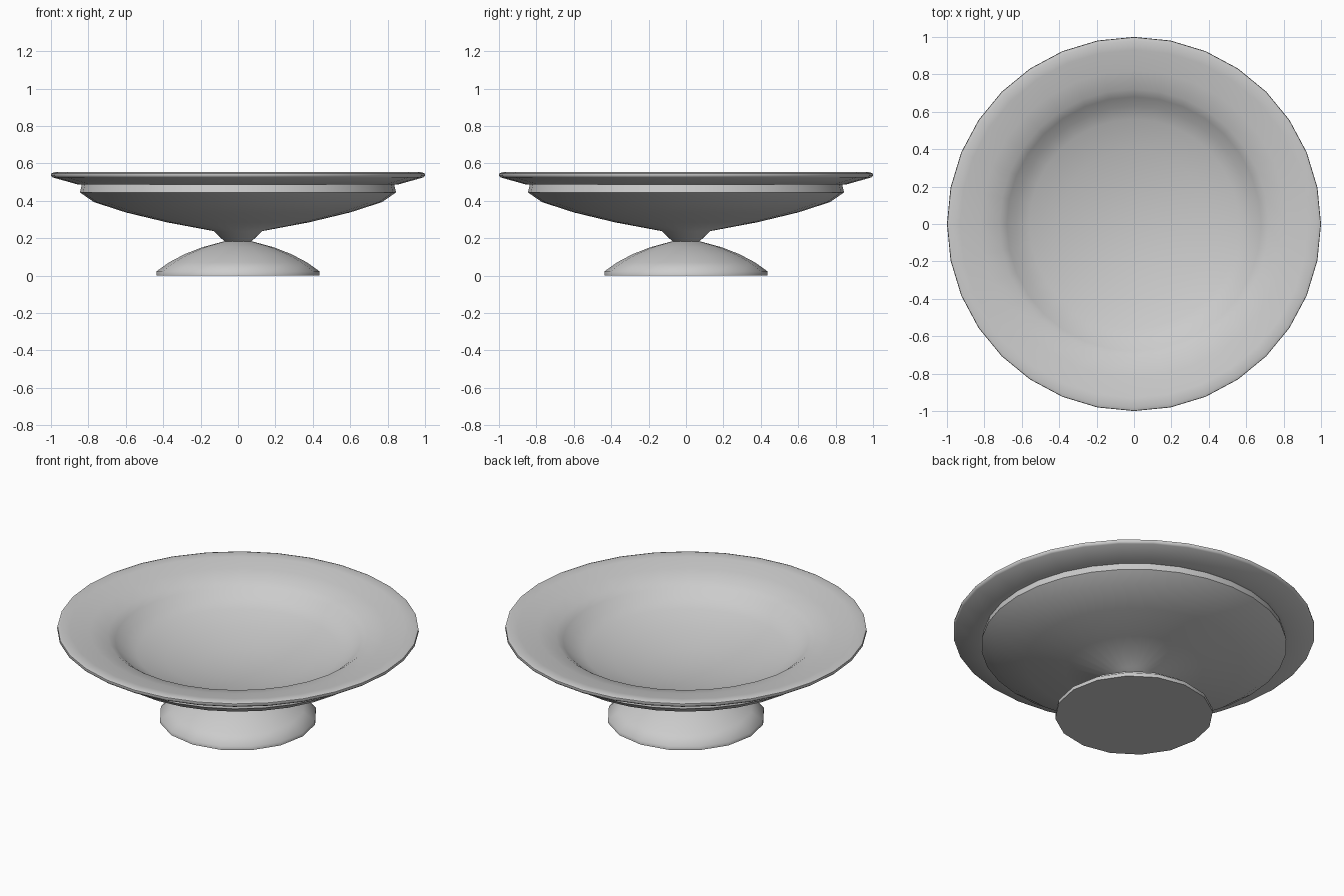
import bpy, bmesh, math

if "Cube" in bpy.data.objects:
    bpy.data.objects.remove(bpy.data.objects["Cube"])

# single glazed grey material
mat = bpy.data.materials.new("pale_grey")
mat.diffuse_color = (0.6, 0.6, 0.6, 1)
mat.use_nodes = True
mat.node_tree.nodes["Principled BSDF"].inputs["Base Color"].default_value = mat.diffuse_color


def lathe(name, profile, sides, angle=40):
    """Spin (radius, height) points round z; radius 0 makes a pole."""
    bm = bmesh.new()
    rings = []
    for r, z in profile:
        if r == 0:
            rings.append([bm.verts.new((0, 0, z))] * sides)
        else:
            rings.append([bm.verts.new((r * math.cos(2 * math.pi * i / sides),
                                        r * math.sin(2 * math.pi * i / sides), z))
                          for i in range(sides)])
    for a, b in zip(rings, rings[1:]):
        for i in range(sides):
            j = (i + 1) % sides
            bm.faces.new(list(dict.fromkeys((a[i], a[j], b[j], b[i]))))
    bmesh.ops.recalc_face_normals(bm, faces=bm.faces)
    me = bpy.data.meshes.new(name)
    bm.to_mesh(me)
    bm.free()
    me.materials.append(mat)
    ob = bpy.data.objects.new(name, me)
    bpy.context.collection.objects.link(ob)
    bpy.ops.object.select_all(action='DESELECT')
    ob.select_set(True)
    bpy.context.view_layer.objects.active = ob
    bpy.ops.object.shade_smooth_by_angle(angle=math.radians(angle))
    return ob


# domed foot
lathe("foot", [(0, 0), (0.437, 0), (0.437, 0.022), (0.37, 0.07), (0.285, 0.115),
               (0.19, 0.152), (0.072, 0.184), (0, 0.184)], 16, 60)

# bowl: stem, underside, flared rim, then the inside down to the floor
lathe("bowl", [(0, 0.183), (0.072, 0.183), (0.13, 0.238), (0.38, 0.285), (0.60, 0.338),
               (0.77, 0.393), (0.845, 0.445), (0.835, 0.488),
               (0.86, 0.488), (0.99, 0.525), (1.0, 0.533), (0.998, 0.547), (0.98, 0.553),
               (0.93, 0.546), (0.82, 0.525), (0.72, 0.501), (0.68, 0.472), (0.63, 0.43),
               (0.56, 0.400), (0.40, 0.358), (0.2, 0.325), (0, 0.315)], 32, 60)
